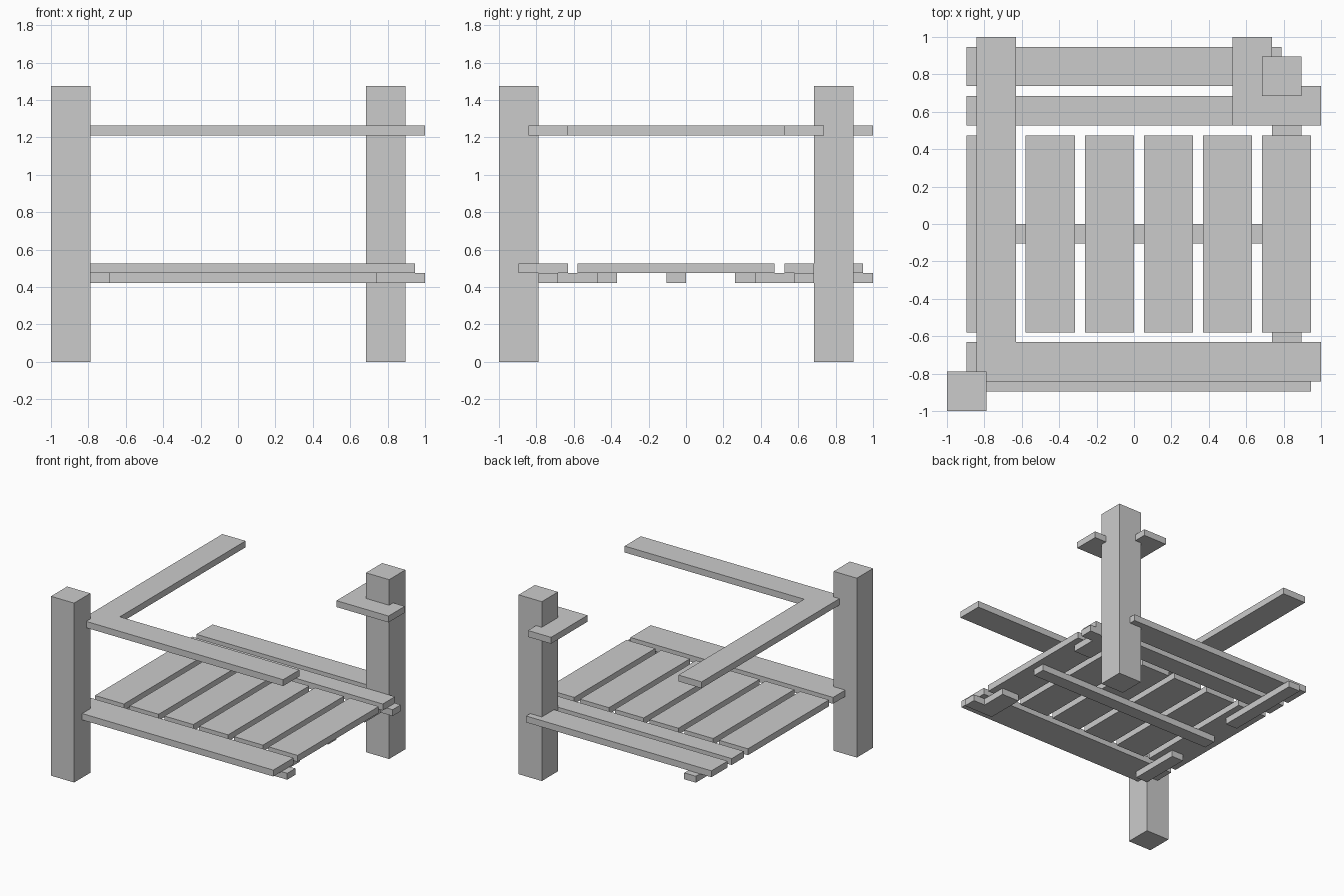
import bpy, bmesh

if "Cube" in bpy.data.objects:
    bpy.data.objects.remove(bpy.data.objects["Cube"])

U = 1 / 19  # layout grid step


def prism(name, outline, z0, z1):
    """Extrude a flat outline (grid units, counter-clockwise) from z0 to z1."""
    bm = bmesh.new()
    base = bm.faces.new([bm.verts.new((x * U, y * U, z0 * U)) for x, y in outline])
    top = bmesh.ops.extrude_face_region(bm, geom=[base])
    verts = [v for v in top["geom"] if isinstance(v, bmesh.types.BMVert)]
    bmesh.ops.translate(bm, verts=verts, vec=(0, 0, (z1 - z0) * U))
    bmesh.ops.recalc_face_normals(bm, faces=bm.faces)
    mesh = bpy.data.meshes.new(name)
    bm.to_mesh(mesh)
    bm.free()
    obj = bpy.data.objects.new(name, mesh)
    bpy.context.collection.objects.link(obj)
    return obj


def plank(name, x0, x1, y0, y1, z0, z1):
    return prism(name, [(x0, y0), (x1, y0), (x1, y1), (x0, y1)], z0, z1)


# Corner posts
plank("front_left_post", -19, -15, -19, -15, 0, 28)
plank("back_right_post", 13, 17, 13, 17, 0, 28)

# L-shaped top rails
prism("long_top_rail", [(-16, -16), (19, -16), (19, -12), (-12, -12),
                        (-12, 19), (-16, 19)], 23, 24)
prism("short_top_rail", [(10, 10), (19, 10), (19, 14), (14, 14),
                         (14, 19), (10, 19)], 23, 24)

# Deck: six cross slats framed by front and back slats
for i in range(6):
    x = -17 + 6 * i
    plank(f"deck_slat_{i + 1}", x, x + 5, -11, 9, 9, 10)
plank("front_slat", -17, 18, -17, -12, 9, 10)
plank("inner_back_slat", -17, 18, 10, 13, 9, 10)
plank("outer_back_slat", -17, 15, 14, 18, 9, 10)

# Supports under the deck
plank("centre_beam", -15, 17, -2, 0, 8, 9)
plank("front_left_support", -15, -13, -15, -7, 8, 9)
plank("back_left_support", -15, -13, 5, 19, 8, 9)
prism("front_right_support", [(14, -15), (19, -15), (19, -13), (17, -13),
                              (17, -9), (14, -9)], 8, 9)
prism("back_right_support", [(14, 7), (17, 7), (17, 11), (19, 11),
                             (19, 13), (14, 13)], 8, 9)
